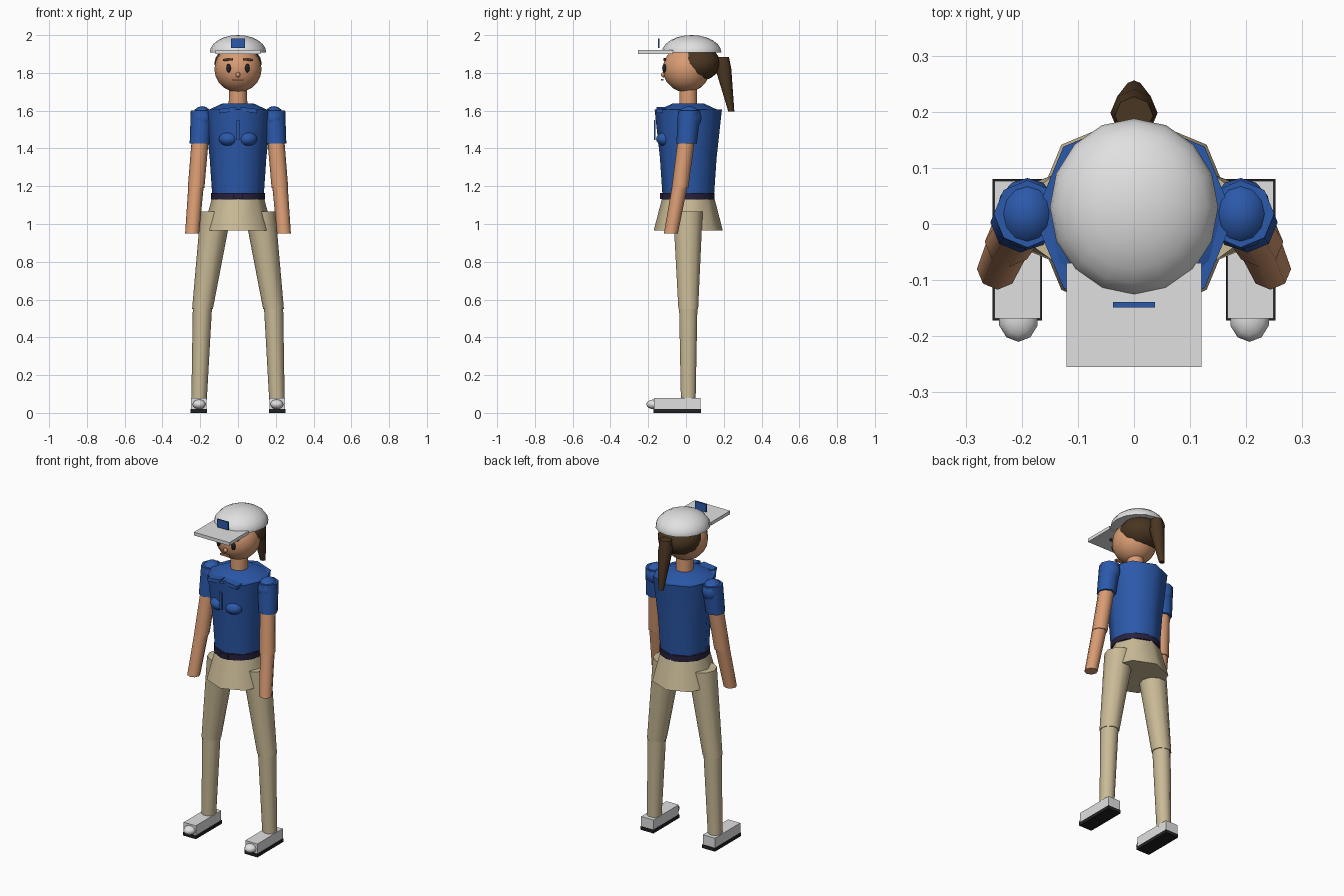
import bpy, bmesh, math
from mathutils import Vector, Matrix

if "Cube" in bpy.data.objects:
    bpy.data.objects.remove(bpy.data.objects["Cube"])


def material(name, rgb):
    m = bpy.data.materials.new(name)
    lin = [c / 12.92 if c <= 0.04045 else ((c + 0.055) / 1.055) ** 2.4 for c in rgb]
    m.diffuse_color = (*lin, 1)
    m.use_nodes = True
    m.node_tree.nodes["Principled BSDF"].inputs["Base Color"].default_value = m.diffuse_color
    return m


BLUE = material("shirt blue", (0.17, 0.35, 0.67))
SKIN = material("skin", (0.85, 0.61, 0.45))
BEIGE = material("trouser beige", (0.79, 0.73, 0.59))
WHITE = material("cap white", (0.88, 0.88, 0.88))
HAIR = material("hair brown", (0.29, 0.21, 0.13))
BELT = material("belt navy", (0.15, 0.13, 0.25))
BLACK = material("dark rubber", (0.13, 0.13, 0.14))
LIPS = material("lips", (0.80, 0.50, 0.40))


def finish(name, bm, mat, smooth=True):
    bmesh.ops.recalc_face_normals(bm, faces=bm.faces)
    me = bpy.data.meshes.new(name)
    bm.to_mesh(me)
    bm.free()
    ob = bpy.data.objects.new(name, me)
    bpy.context.collection.objects.link(ob)
    me.materials.append(mat)
    if smooth:
        bpy.ops.object.select_all(action='DESELECT')
        ob.select_set(True)
        bpy.context.view_layer.objects.active = ob
        bpy.ops.object.shade_smooth_by_angle(angle=math.radians(50))
    return ob


def box(name, mat, center, size, rot=0):
    bm = bmesh.new()
    bmesh.ops.create_cube(bm, size=1)
    bmesh.ops.transform(bm, verts=bm.verts, matrix=Matrix.Translation(center)
                        @ Matrix.Rotation(rot, 4, 'Y') @ Matrix.Diagonal((*size, 1)))
    return finish(name, bm, mat, False)


def ball(name, mat, center, radii, seg=16, rings=10, half=False):
    bm = bmesh.new()
    bmesh.ops.create_uvsphere(bm, u_segments=seg, v_segments=rings, radius=1)
    if half:  # keep the upper dome and close it
        g = bm.verts[:] + bm.edges[:] + bm.faces[:]
        bmesh.ops.bisect_plane(bm, geom=g, plane_co=(0, 0, -0.001), plane_no=(0, 0, 1), clear_inner=True)
        bmesh.ops.holes_fill(bm, edges=[e for e in bm.edges if e.is_boundary])
    bmesh.ops.transform(bm, verts=bm.verts,
                        matrix=Matrix.Translation(center) @ Matrix.Diagonal((*radii, 1)))
    return finish(name, bm, mat)


def loft(name, mat, rings, sides=8):
    """Closed tube of level rings: (x, y, z, radius)."""
    bm = bmesh.new()
    loops = []
    for x, y, z, r in rings:
        loops.append([bm.verts.new((x + r * math.cos(2 * math.pi * i / sides),
                                    y + r * math.sin(2 * math.pi * i / sides), z))
                      for i in range(sides)])
    for a, b in zip(loops, loops[1:]):
        for i in range(sides):
            j = (i + 1) % sides
            bm.faces.new((a[i], a[j], b[j], b[i]))
    bm.faces.new(loops[0])
    bm.faces.new(loops[-1])
    return finish(name, bm, mat)


# Torso, hips and belt
loft("hips", BEIGE, [(0, 0.012, 0.965, 0.183), (0, 0.012, 1.15, 0.135)])
loft("belt", BELT, [(0, 0.012, 1.13, 0.142), (0, 0.012, 1.165, 0.142)], 14)
box("belt_buckle", BELT, (0, -0.131, 1.148), (0.05, 0.012, 0.03))
loft("shirt", BLUE, [(0, 0.012, 1.145, 0.136), (0, 0.012, 1.35, 0.15), (0, 0.012, 1.605, 0.178)])
loft("shoulder_yoke", BLUE, [(0, 0.012, 1.60, 0.165), (0, 0.012, 1.637, 0.085)], 12)
box("placket", BLUE, (0, -0.165, 1.497), (0.014, 0.009, 0.105))

# Neck and head
loft("neck", SKIN, [(0, 0.012, 1.61, 0.05), (0, 0.012, 1.73, 0.047)], 10)
ball("head", SKIN, (0, 0.002, 1.82), (0.125, 0.125, 0.123))
ball("nose", SKIN, (0, -0.12, 1.79), (0.012, 0.012, 0.014), 8, 6)
box("mouth", LIPS, (0, -0.126, 1.763), (0.058, 0.014, 0.009))

# Hair and ponytail
ball("hair", HAIR, (0, 0.06, 1.85), (0.125, 0.122, 0.095))
loft("ponytail", HAIR, [(0, 0.193, 1.885, 0.034), (0, 0.198, 1.82, 0.042),
                        (0, 0.24, 1.595, 0.016)])

# Cap
ball("cap_dome", WHITE, (0, 0.03, 1.907), (0.15, 0.158, 0.093), 16, 12, half=True)
box("cap_brim", WHITE, (0, -0.162, 1.91), (0.24, 0.185, 0.02))
box("cap_badge", BLUE, (0, -0.144, 1.957), (0.075, 0.0095, 0.048))

for s, side in ((-1, "left"), (1, "right")):
    # Face details
    ball(side + "_eye", BLACK, (s * 0.05, -0.115, 1.825), (0.013, 0.011, 0.023), 10, 8)
    box(side + "_eyebrow", HAIR, (s * 0.053, -0.112, 1.87), (0.052, 0.014, 0.012), s * 0.06)

    # Collar flap and chest
    box(side + "_collar", BLUE, (s * 0.055, -0.13, 1.603), (0.09, 0.05, 0.022), s * 0.12)
    ball(side + "_chest", BLUE, (s * 0.05, -0.108, 1.45), (0.052, 0.05, 0.038), 12, 8)

    # Sleeve with rounded shoulder
    ball(side + "_shoulder", BLUE, (s * 0.19, 0.018, 1.56), (0.056, 0.064, 0.064), 12, 8)
    loft(side + "_sleeve", BLUE, [(s * 0.19, 0.018, 1.60, 0.06), (s * 0.202, 0.003, 1.425, 0.054)])

    # Arm
    loft(side + "_upper_arm", SKIN, [(s * 0.2, 0.002, 1.45, 0.045), (s * 0.222, -0.032, 1.19, 0.044)])
    loft(side + "_forearm", SKIN, [(s * 0.222, -0.032, 1.205, 0.041), (s * 0.243, -0.08, 0.95, 0.037)])

    # Leg
    loft(side + "_thigh", BEIGE, [(s * 0.116, 0.01, 1.065, 0.082), (s * 0.188, 0.012, 0.55, 0.055)], 10)
    loft(side + "_shin", BEIGE, [(s * 0.188, 0.012, 0.57, 0.051), (s * 0.206, 0.012, 0.07, 0.041)], 10)

    # Shoe
    box(side + "_sole", BLACK, (s * 0.208, -0.046, 0.01), (0.088, 0.252, 0.02))
    box(side + "_shoe", WHITE, (s * 0.208, -0.046, 0.05), (0.082, 0.245, 0.06))
    ball(side + "_toe_cap", WHITE, (s * 0.206, -0.168, 0.045), (0.036, 0.042, 0.026), 10, 8)
